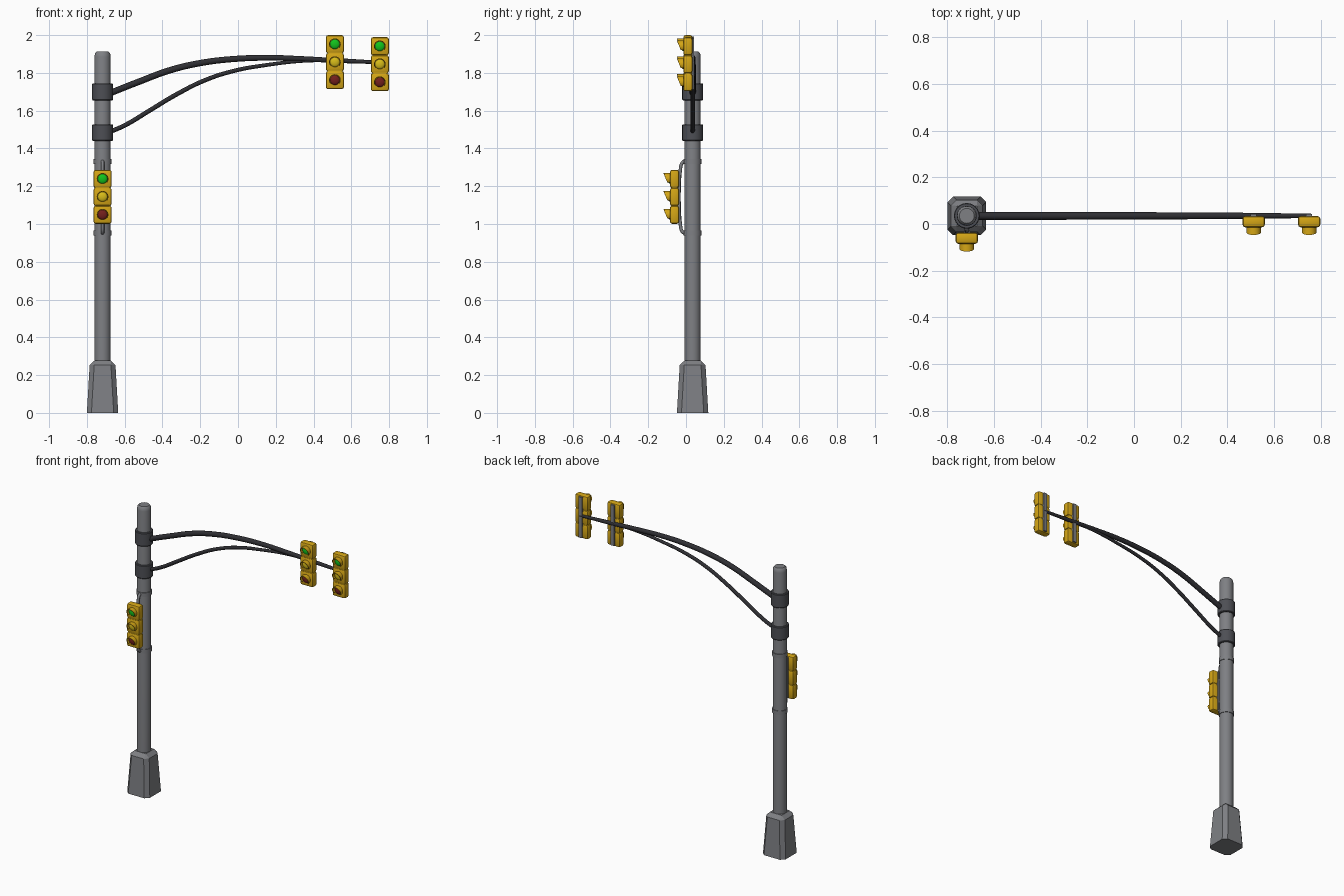
import bpy, bmesh, math
from mathutils import Matrix, Vector

if "Cube" in bpy.data.objects:
    bpy.data.objects.remove(bpy.data.objects["Cube"])

PX, PY = -0.717, 0.035   # pole axis


def material(name, r, g, b):
    m = bpy.data.materials.new(name)
    m.diffuse_color = (r, g, b, 1)
    m.use_nodes = True
    m.node_tree.nodes["Principled BSDF"].inputs["Base Color"].default_value = m.diffuse_color
    return m


GREY = material("pole grey", 0.21, 0.215, 0.23)
DARK = material("collar dark grey", 0.075, 0.078, 0.09)
BLACK = material("arm black", 0.028, 0.028, 0.033)
AMBER = material("housing yellow", 0.66, 0.38, 0.008)
GREEN = material("lens green", 0.006, 0.55, 0.012)
YELLOW = material("lens yellow", 0.68, 0.50, 0.01)
RED = material("lens red", 0.17, 0.014, 0.012)


def finish(bm, name, mat, smooth=True):
    bmesh.ops.recalc_face_normals(bm, faces=bm.faces)
    me = bpy.data.meshes.new(name)
    bm.to_mesh(me)
    bm.free()
    ob = bpy.data.objects.new(name, me)
    bpy.context.collection.objects.link(ob)
    me.materials.append(mat)
    if smooth:
        bpy.ops.object.select_all(action='DESELECT')
        ob.select_set(True)
        bpy.context.view_layer.objects.active = ob
        bpy.ops.object.shade_smooth_by_angle(angle=math.radians(35))
    return ob


def lathe(name, profile, mat, n=24):
    """Closed turned part around the pole axis; profile is (radius, z)."""
    bm = bmesh.new()
    rings = [[bm.verts.new((PX + r * math.cos(2 * math.pi * i / n),
                            PY + r * math.sin(2 * math.pi * i / n), z)) for i in range(n)]
             for r, z in profile]
    for a, b in zip(rings, rings[1:]):
        for i in range(n):
            bm.faces.new((a[i], a[(i + 1) % n], b[(i + 1) % n], b[i]))
    bm.faces.new(rings[0])
    bm.faces.new(rings[-1])
    return finish(bm, name, mat)


def box(name, centre, size, mat, bevel=0.0, segments=1):
    bm = bmesh.new()
    bmesh.ops.create_cube(bm, size=1)
    bmesh.ops.scale(bm, vec=size, verts=bm.verts)
    bmesh.ops.translate(bm, vec=centre, verts=bm.verts)
    if bevel:
        bmesh.ops.bevel(bm, geom=bm.edges[:], offset=bevel, segments=segments,
                        profile=0.5, affect='EDGES')
    return finish(bm, name, mat)


def tube(name, points, radii, mat):
    cu = bpy.data.curves.new(name, 'CURVE')
    cu.dimensions = '3D'
    cu.bevel_depth = 1.0
    cu.bevel_resolution = 4
    cu.resolution_u = 6
    cu.use_fill_caps = True
    sp = cu.splines.new('BEZIER')
    sp.bezier_points.add(len(points) - 1)
    for bp, co, r in zip(sp.bezier_points, points, radii):
        bp.co = co
        bp.radius = r
        bp.handle_left_type = bp.handle_right_type = 'AUTO'
    cu.materials.append(mat)
    ob = bpy.data.objects.new(name, cu)
    bpy.context.collection.objects.link(ob)
    bpy.ops.object.select_all(action='DESELECT')
    ob.select_set(True)
    bpy.context.view_layer.objects.active = ob
    bpy.ops.object.convert(target='MESH')
    bpy.ops.object.shade_smooth_by_angle(angle=math.radians(35))


# Tapered, chamfered foot
bm = bmesh.new()
bmesh.ops.create_cube(bm, size=1)
for v in bm.verts:
    h = 0.083 if v.co.z < 0 else 0.067
    v.co = Vector((PX + math.copysign(h, v.co.x), PY + math.copysign(h, v.co.y),
                   0.0 if v.co.z < 0 else 0.277))
edges = [e for e in bm.edges if max(v.co.z for v in e.verts) > 0.1]
bmesh.ops.bevel(bm, geom=edges, offset=0.024, segments=1, affect='EDGES')
finish(bm, "foot", GREY, smooth=False)

# Pole, arm collars and bracket rings
lathe("pole", [(0.043, 0.2), (0.043, 1.885), (0.040, 1.903), (0.032, 1.912)], GREY)
for name, z0, z1 in (("upper_collar", 1.655, 1.745), ("lower_collar", 1.44, 1.528)):
    lathe(name, [(0.052, z0), (0.055, z0 + 0.004), (0.055, z1 - 0.004), (0.052, z1)], DARK)
for name, z in (("upper_ring", 1.331), ("lower_ring", 0.953)):
    lathe(name, [(0.047, z - 0.013), (0.047, z + 0.013)], GREY)

# Curved arms
upper = [(-0.69, 1.688), (-0.52, 1.755), (-0.36, 1.814), (-0.2, 1.852), (-0.016, 1.874),
         (0.17, 1.88), (0.33, 1.875), (0.513, 1.866), (0.76, 1.855)]
tube("upper_arm", [(x, PY, z) for x, z in upper],
     [0.017, 0.017, 0.017, 0.0165, 0.016, 0.015, 0.014, 0.013, 0.009], BLACK)
lower = [(-0.69, 1.483), (-0.6, 1.522), (-0.466, 1.602), (-0.333, 1.682), (-0.175, 1.761),
         (-0.016, 1.812), (0.14, 1.840), (0.33, 1.862), (0.5, 1.866)]
tube("lower_arm", [(x, PY, z) for x, z in lower],
     [0.012, 0.012, 0.012, 0.012, 0.0115, 0.011, 0.010, 0.009, 0.008], BLACK)


def lens(name, x, y, z, mat):
    bm = bmesh.new()
    bmesh.ops.create_uvsphere(bm, u_segments=20, v_segments=10, radius=0.026)
    bmesh.ops.rotate(bm, matrix=Matrix.Rotation(math.pi / 2, 3, 'X'), verts=bm.verts)
    bmesh.ops.scale(bm, vec=(1, 0.45, 1), verts=bm.verts)
    bmesh.ops.translate(bm, vec=(x, y, z), verts=bm.verts)
    finish(bm, name, mat)


def visor(name, x, y, z, n=20):
    """Open hood, deep at the top and shallow at the sides."""
    bm = bmesh.new()
    rows = []
    for i in range(n + 1):
        a = math.radians(-40 + 260 * i / n)
        c, s = math.cos(a), math.sin(a)
        d = 0.006 + 0.027 * ((1 + s) / 2) ** 0.75
        rows.append([bm.verts.new((x + r * c, yy, z + r * s)) for r, yy in
                     ((0.031, y + 0.004), (0.031, y - d), (0.027, y - d), (0.027, y + 0.004))])
    for a, b in zip(rows, rows[1:]):
        for k in range(4):
            bm.faces.new((a[k], a[(k + 1) % 4], b[(k + 1) % 4], b[k]))
    bm.faces.new(rows[0])
    bm.faces.new(rows[-1])
    finish(bm, name, AMBER)


def signal(name, x, back, z):
    """Three-lamp head; back is its rear y, z its middle height."""
    front = back - 0.048
    for part, dz, mat in (("top", 0.095, GREEN), ("middle", 0, YELLOW), ("bottom", -0.095, RED)):
        box(f"{name}_{part}_housing", (x, back - 0.024, z + dz), (0.096, 0.048, 0.096),
            AMBER, 0.012, 2)
        lens(f"{name}_{part}_lens", x, front, z + dz, mat)
        visor(f"{name}_{part}_visor", x, front, z + dz)
    box(f"{name}_core", (x, back - 0.024, z), (0.08, 0.038, 0.27), AMBER)
    box(f"{name}_back_strip", (x, back + 0.003, z), (0.026, 0.012, 0.27), GREY)


signal("inner_signal", 0.513, 0.034, 1.857)
signal("outer_signal", 0.751, 0.034, 1.846)
signal("pole_signal", PX, -0.037, 1.144)

# Bent bracket holding the pole signal
tube("pole_bracket", [(PX, 0.0, 1.334), (PX, -0.018, 1.326), (PX, -0.029, 1.295),
                      (PX, -0.029, 0.99), (PX, -0.018, 0.958), (PX, 0.0, 0.95)],
     [0.009] * 6, GREY)
